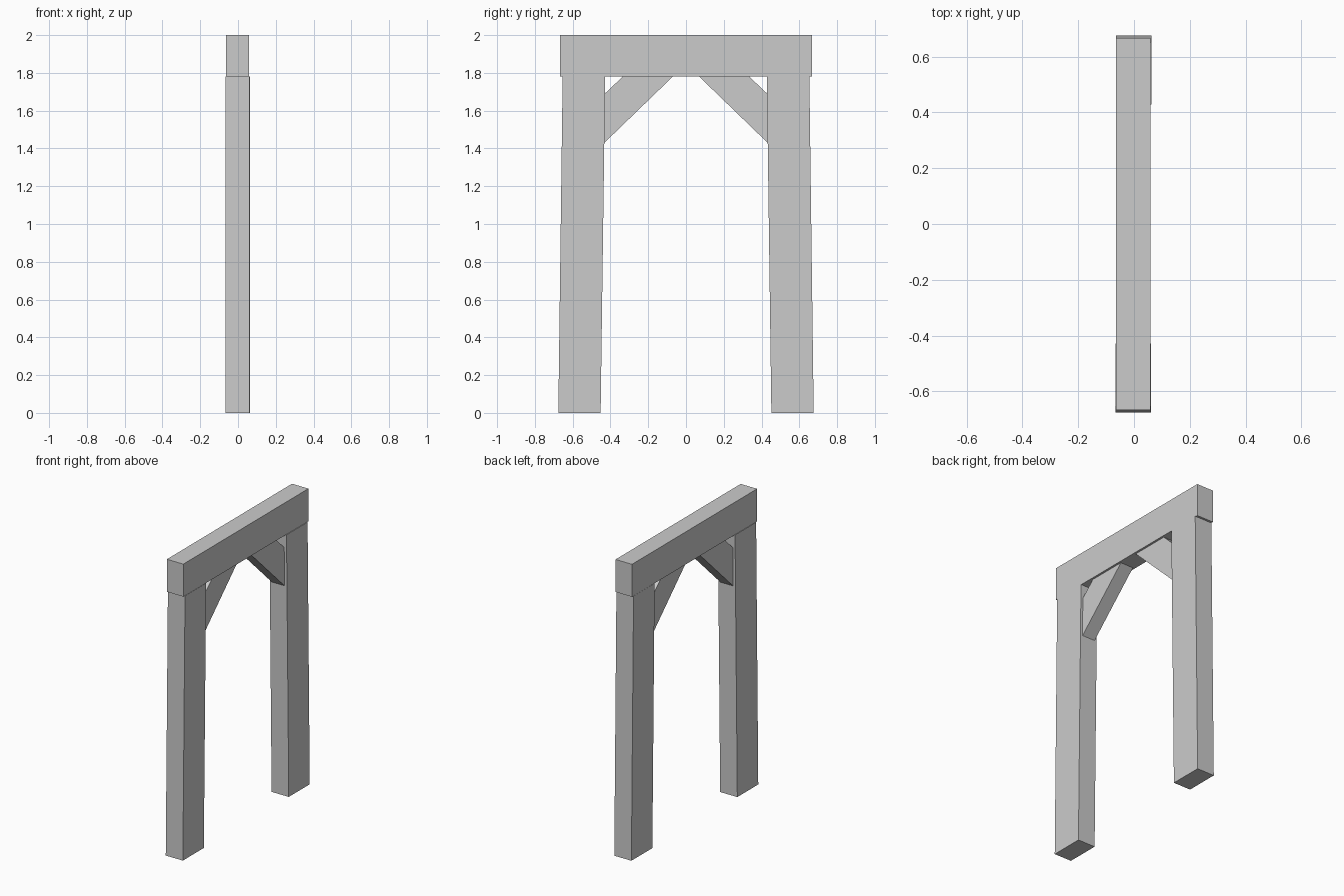
import bpy
import bmesh

cube = bpy.data.objects.get("Cube")
if cube:
    bpy.data.objects.remove(cube, do_unlink=True)

grey = bpy.data.materials.new("plain_grey")
grey.use_nodes = True
colour = (0.6, 0.6, 0.6, 1)
grey.diffuse_color = colour
grey.node_tree.nodes["Principled BSDF"].inputs["Base Color"].default_value = colour


def slab(name, outline, x0, x1):
    """Extrude a (y, z) outline from x0 to x1."""
    bm = bmesh.new()
    face = bm.faces.new([bm.verts.new((x0, y, z)) for y, z in outline])
    out = bmesh.ops.extrude_face_region(bm, geom=[face])
    verts = [v for v in out["geom"] if isinstance(v, bmesh.types.BMVert)]
    bmesh.ops.translate(bm, verts=verts, vec=(x1 - x0, 0, 0))
    bmesh.ops.recalc_face_normals(bm, faces=bm.faces)
    mesh = bpy.data.meshes.new(name)
    bm.to_mesh(mesh)
    bm.free()
    mesh.materials.append(grey)
    obj = bpy.data.objects.new(name, mesh)
    bpy.context.collection.objects.link(obj)
    return obj


# Top beam
slab("top_beam", [(-0.668, 1.78), (0.668, 1.78), (0.668, 2), (-0.668, 2)], -0.064, 0.059)

# Leaning posts and diagonal braces, mirrored front to back
post = [(0.452, 0), (0.676, 0), (0.653, 1.78), (0.428, 1.78)]
brace = [(0.432, 1.43), (0.07, 1.78), (0.335, 1.78), (0.43, 1.69)]
for side, s, shift in (("front", -1, -0.002), ("back", 1, 0)):
    slab(side + "_post", [(s * y, z) for y, z in post], -0.065 + shift, 0.063 + shift)
    slab(side + "_brace", [(s * y, z) for y, z in brace], -0.05, 0.045)
